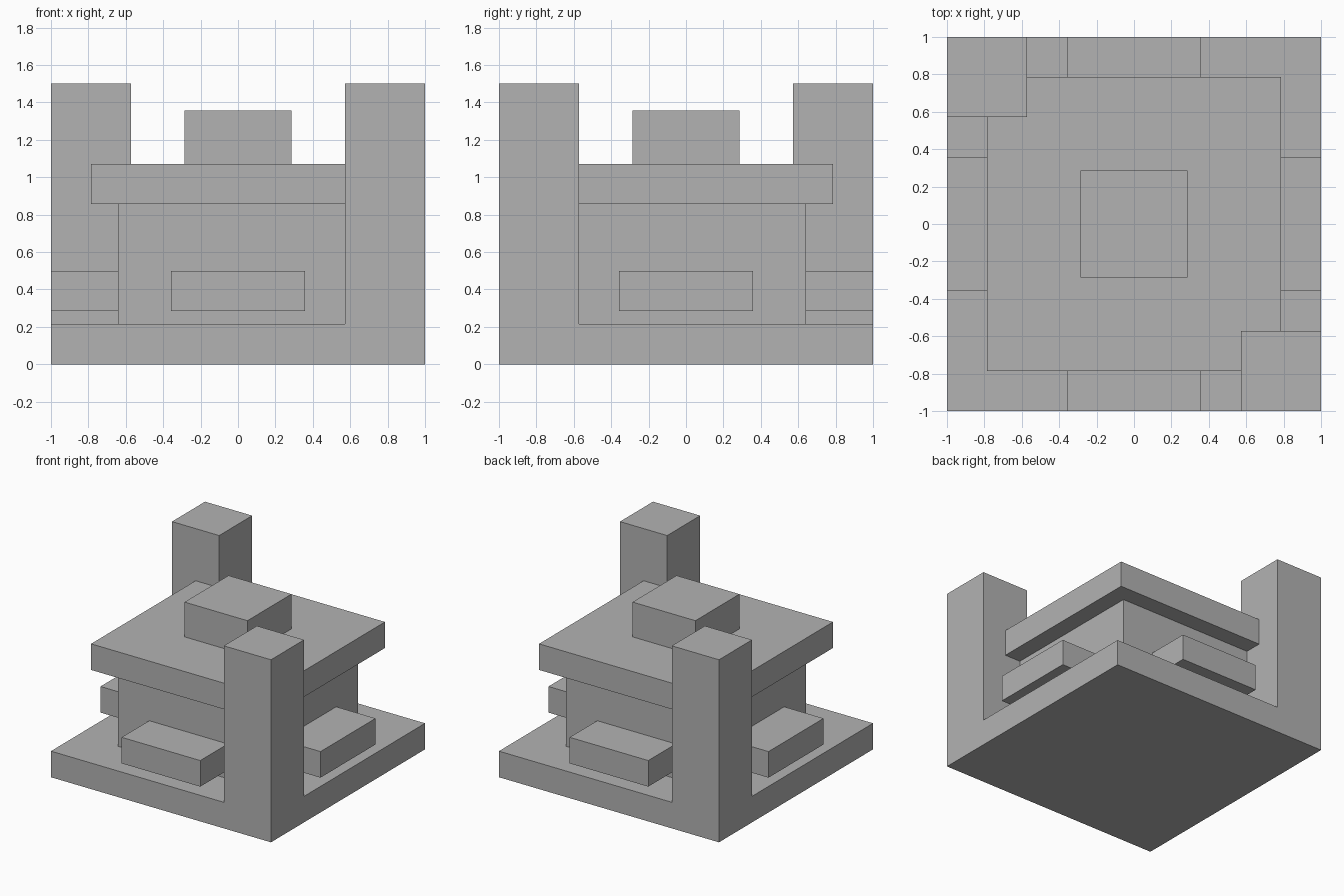
import bpy, bmesh, math

if "Cube" in bpy.data.objects:
    bpy.data.objects.remove(bpy.data.objects["Cube"])

U = 1 / 14  # modelling unit: the base is 28 units wide

grey = bpy.data.materials.new("plain grey")
grey.diffuse_color = (0.45, 0.45, 0.45, 1)
grey.use_nodes = True
grey.node_tree.nodes["Principled BSDF"].inputs["Base Color"].default_value = grey.diffuse_color


def box(name, x, y, z):
    """Box from (min, max) ranges given in units."""
    bm = bmesh.new()
    bmesh.ops.create_cube(bm, size=1)
    for v in bm.verts:
        v.co = [(r[0] if c < 0 else r[1]) * U for c, r in zip(v.co, (x, y, z))]
    mesh = bpy.data.meshes.new(name)
    bm.to_mesh(mesh)
    bm.free()
    mesh.materials.append(grey)
    ob = bpy.data.objects.new(name, mesh)
    bpy.context.collection.objects.link(ob)
    return ob


def merge(target, other):
    """Weld another solid into the target and drop leftover flat seams."""
    mod = target.modifiers.new("union", 'BOOLEAN')
    mod.operation = 'UNION'
    mod.solver = 'EXACT'
    mod.object = other
    bpy.context.view_layer.objects.active = target
    bpy.ops.object.modifier_apply(modifier=mod.name)
    bpy.data.objects.remove(other)
    bm = bmesh.new()
    bm.from_mesh(target.data)
    bmesh.ops.dissolve_limit(bm, angle_limit=math.radians(1),
                             verts=bm.verts, edges=bm.edges)
    bm.to_mesh(target.data)
    bm.free()


# square base with two pillars on opposite corners, flush with its sides
base = box("base_with_pillars", (-14, 14), (-14, 14), (0, 3))
for x, y in (((8, 14), (-14, -8)), ((-14, -8), (8, 14))):
    merge(base, box("corner_pillar", x, y, (0, 21)))

# central stack
box("core_block", (-9, 9), (-9, 9), (3, 12))
box("roof_slab", (-11, 11), (-11, 11), (12, 15))
box("top_block", (-4, 4), (-4, 4), (15, 19))

# a raised ledge on each side of the core, reaching out to the base edge
for i, side in enumerate(("right", "back", "left", "front")):
    ledge = box(side + "_ledge", (9, 14), (-5, 5), (4, 7))
    ledge.rotation_euler.z = i * math.pi / 2
